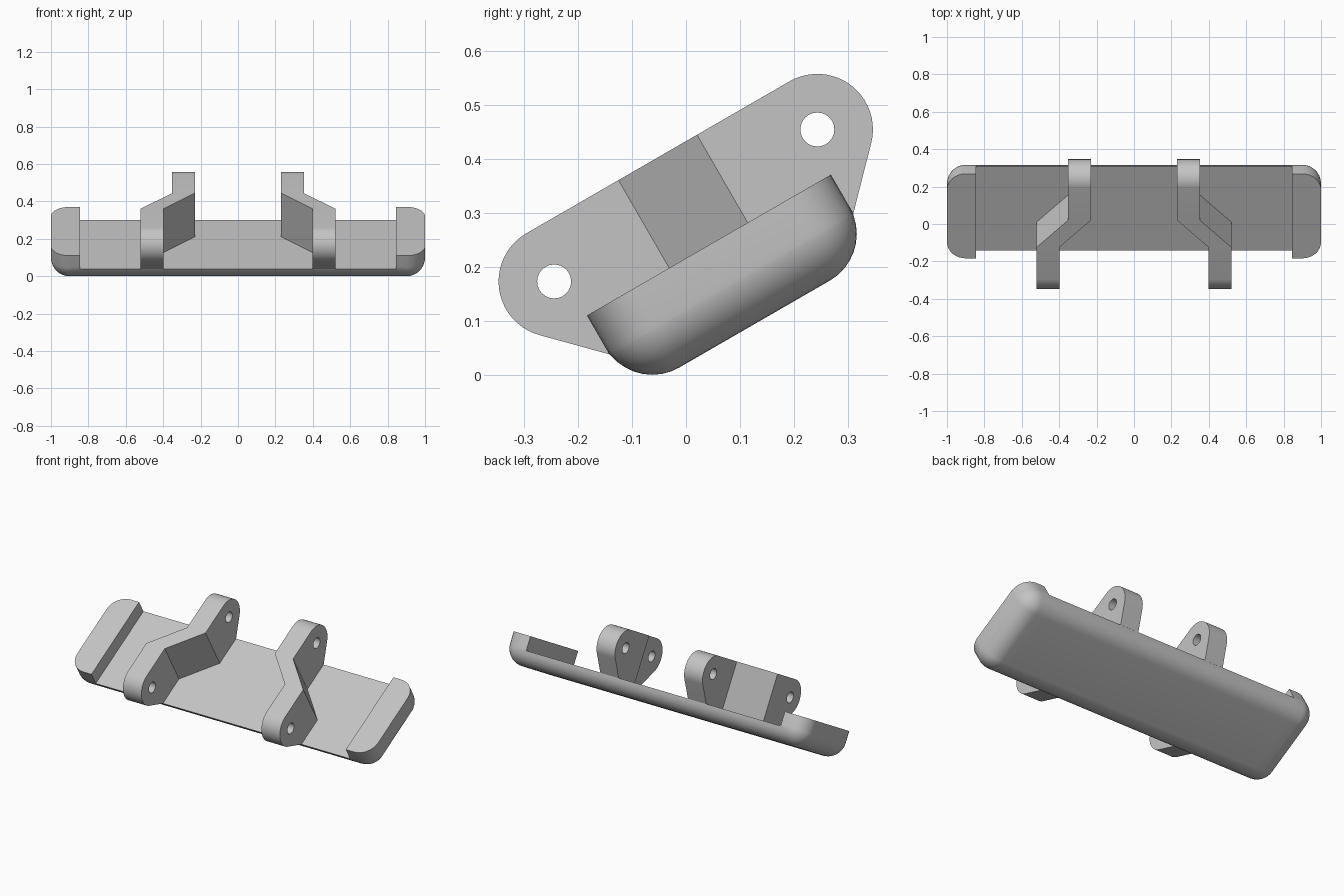
import bpy, bmesh
from math import sin, cos, pi, radians
from mathutils import Vector

TILT = radians(30)                         # whole part leans back
U0, U1 = -0.104, 0.418                     # depth range along the tilted plate
V_BOTTOM, V_PLATE, V_TOP = 0.018, 0.105, 0.187
R = 0.1                                    # edge rounding of the tray
STEP_X = 0.845                             # inner side of the raised ends

if "Cube" in bpy.data.objects:
    bpy.data.objects.remove(bpy.data.objects["Cube"], do_unlink=True)

grey = bpy.data.materials.new("plain_grey")
grey.use_nodes = True
colour = (0.55, 0.55, 0.55, 1)
grey.diffuse_color = colour
grey.node_tree.nodes["Principled BSDF"].inputs["Base Color"].default_value = colour


def finish(bm, name):
    bmesh.ops.recalc_face_normals(bm, faces=bm.faces)
    mesh = bpy.data.meshes.new(name)
    bm.to_mesh(mesh)
    bm.free()
    mesh.materials.append(grey)
    obj = bpy.data.objects.new(name, mesh)
    obj.rotation_euler.x = TILT
    bpy.context.collection.objects.link(obj)
    bpy.ops.object.select_all(action='DESELECT')
    obj.select_set(True)
    bpy.context.view_layer.objects.active = obj
    bpy.ops.object.shade_smooth_by_angle(angle=radians(30))


def arc(cx, cy, r, start, end, n):
    angles = [radians(start + (end - start) * i / n) for i in range(n + 1)]
    return [(cx + r * cos(a), cy + r * sin(a)) for a in angles]


def bisect(bm, point, normal):
    geom = bm.verts[:] + bm.edges[:] + bm.faces[:]
    bmesh.ops.bisect_plane(bm, geom=geom, plane_co=point, plane_no=normal, dist=1e-5)


def tray():
    bm = bmesh.new()
    # Stack of rounded rectangles, with corners shrinking towards the bottom
    levels = [(R * sin(i * pi / 18), V_BOTTOM + R * (1 - cos(i * pi / 18))) for i in range(10)]
    levels.append((R, V_TOP))
    x, lo, hi = 1 - R, U0 + R, U1 - R
    rings = []
    for r, v in levels:
        outline = (arc(x, hi, r, 0, 90, 8) + arc(-x, hi, r, 90, 180, 8)
                   + arc(-x, lo, r, 180, 270, 8) + arc(x, lo, r, 270, 360, 8))
        rings.append([bm.verts.new((px, pu, v)) for px, pu in outline])
    n = len(rings[0])
    for a, b in zip(rings, rings[1:]):
        for i in range(n):
            j = (i + 1) % n
            bm.faces.new((a[i], a[j], b[j], b[i]))
    bm.faces.new(rings[0])
    bm.faces.new(rings[-1])
    bmesh.ops.remove_doubles(bm, verts=bm.verts, dist=1e-4)
    # Cut away the upper middle, leaving raised ends
    for s in (-1, 1):
        bisect(bm, (s * STEP_X, 0, 0), (1, 0, 0))
    bisect(bm, (0, 0, V_PLATE), (0, 0, 1))
    middle = []
    for f in bm.faces:
        c = f.calc_center_median()
        if abs(c.x) < STEP_X - 0.001 and c.z > V_PLATE + 0.001:
            middle.append(f)
    bmesh.ops.delete(bm, geom=middle, context='FACES')

    # Plate top and the two step walls
    def quad(points):
        bm.faces.new([bm.verts.new(p) for p in points])

    quad([(-STEP_X, U0, V_PLATE), (STEP_X, U0, V_PLATE),
          (STEP_X, U1, V_PLATE), (-STEP_X, U1, V_PLATE)])
    for s in (-STEP_X, STEP_X):
        quad([(s, U0, V_PLATE), (s, U1, V_PLATE), (s, U1, V_TOP), (s, U0, V_TOP)])
    bmesh.ops.remove_doubles(bm, verts=bm.verts, dist=0.002)
    finish(bm, "tray")


def bracket(side, name):
    front, back, height = -0.125, 0.438, 0.272    # pivot hole centres
    lug_r, hole_r, width = 0.103, 0.0315, 0.122
    bend0, bend1 = 0.072, 0.24                    # where the jog starts and ends
    x_front, x_back = 0.399, 0.23
    outline = ([(U0, V_PLATE - 0.001), (U1, V_PLATE - 0.001)]
               + arc(back, height, lug_r, -45, 90, 20)
               + arc(front, height, lug_r, 90, 225, 20))
    loops = [outline] + [arc(c, height, hole_r, 0, 345, 23) for c in (front, back)]
    bm = bmesh.new()
    edges = []
    for loop in loops:
        vs = [bm.verts.new((0, u, v)) for u, v in loop]
        edges += [bm.edges.new((vs[i - 1], vs[i])) for i in range(len(vs))]
    bmesh.ops.triangle_fill(bm, edges=edges, use_beauty=True, normal=(1, 0, 0))
    new = bmesh.ops.extrude_face_region(bm, geom=bm.faces[:], use_keep_orig=True)["geom"]
    bmesh.ops.translate(bm, vec=Vector((width, 0, 0)),
                        verts=[g for g in new if isinstance(g, bmesh.types.BMVert)])
    # Jog the plate sideways between the two bends
    for u in (bend0, bend1):
        bisect(bm, (0, u, 0), (0, 1, 0))
    for vert in bm.verts:
        t = min(1, max(0, (vert.co.y - bend0) / (bend1 - bend0)))
        vert.co.x = side * (vert.co.x + x_front + (x_back - x_front) * t)
    finish(bm, name)


tray()
bracket(1, "left_bracket")
bracket(-1, "right_bracket")
